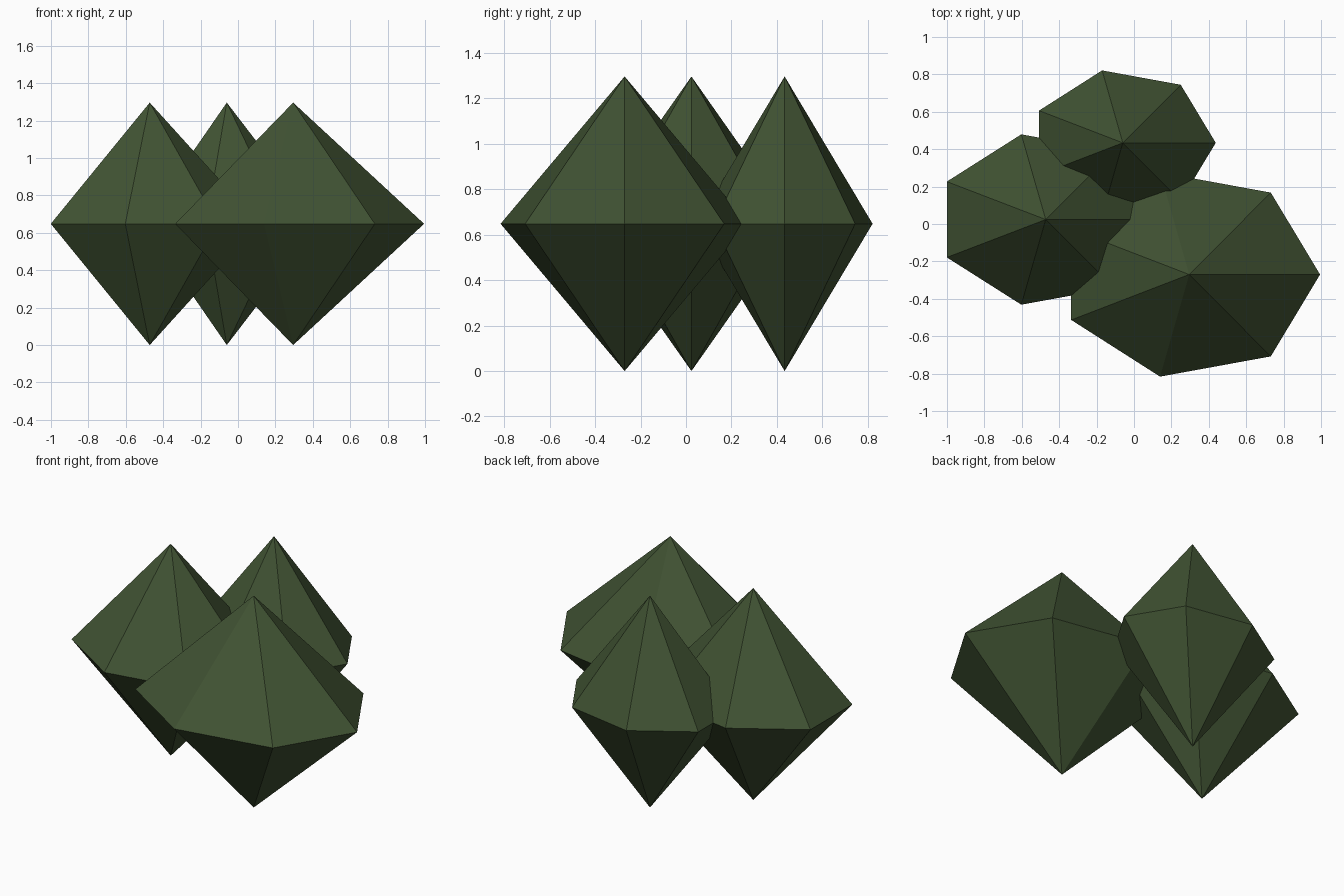
import bpy, bmesh, math

if "Cube" in bpy.data.objects:
    bpy.data.objects.remove(bpy.data.objects["Cube"])

# Single flat foliage colour
leaf = bpy.data.materials.new("dark leaf green")
leaf.diffuse_color = (0.052, 0.086, 0.033, 1.0)
leaf.use_nodes = True
leaf.node_tree.nodes["Principled BSDF"].inputs["Base Color"].default_value = leaf.diffuse_color

SIDES = 7
HALF = 0.648  # half height of every clump


def clump(name, x, y, rx, ry):
    """Seven-sided double pyramid, stretched in plan."""
    bm = bmesh.new()
    top = bm.verts.new((0, 0, HALF))
    bottom = bm.verts.new((0, 0, -HALF))
    ring = [bm.verts.new((rx * math.cos(a), ry * math.sin(a), 0))
            for a in (2 * math.pi * i / SIDES for i in range(SIDES))]
    for i in range(SIDES):
        a, b = ring[i], ring[(i + 1) % SIDES]
        bm.faces.new((a, b, top))
        bm.faces.new((b, a, bottom))
    mesh = bpy.data.meshes.new(name)
    bm.to_mesh(mesh)
    bm.free()
    mesh.materials.append(leaf)
    obj = bpy.data.objects.new(name, mesh)
    obj.location = (x, y, HALF)
    bpy.context.collection.objects.link(obj)


# Three overlapping foliage clumps of the bush
clump("front_clump", 0.295, -0.27, 0.70, 0.56)
clump("left_clump", -0.472, 0.024, 0.587, 0.467)
clump("back_clump", -0.06, 0.434, 0.497, 0.397)
